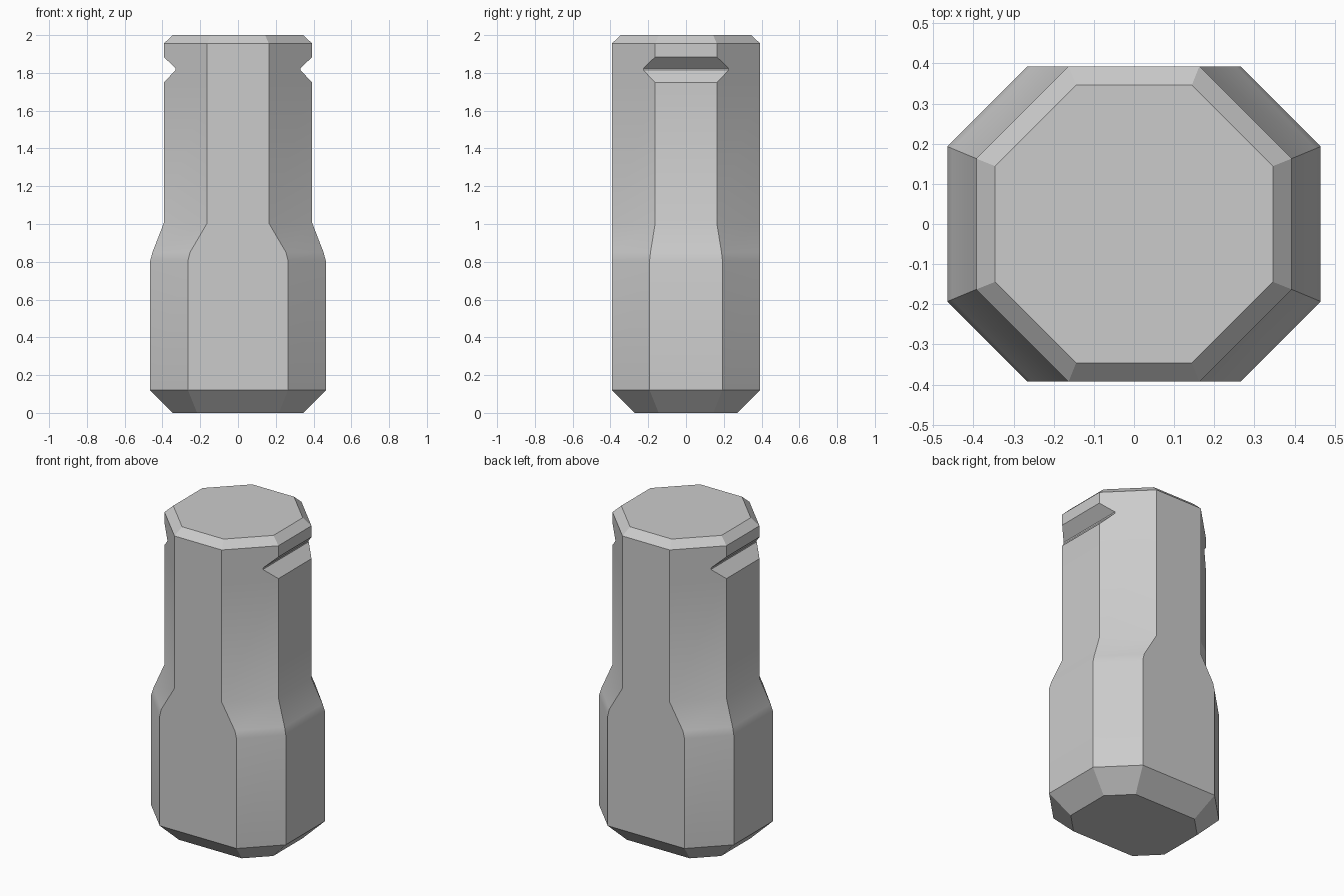
import bpy
import bmesh
import math

cube = bpy.data.objects.get("Cube")
if cube:
    bpy.data.objects.remove(cube, do_unlink=True)

# One plain grey finish
grey = bpy.data.materials.new("plain_grey")
grey.use_nodes = True
colour = (0.6, 0.6, 0.6, 1.0)
grey.diffuse_color = colour
grey.node_tree.nodes["Principled BSDF"].inputs["Base Color"].default_value = colour


def octagon(hx, hy, fx, fy):
    """Chamfered rectangle: half sizes hx, hy; half flats fx (front) and fy (side)."""
    corner = [(hx, fy), (fx, hy)]
    left = [(-x, y) for x, y in reversed(corner)]
    back = corner + left
    return back + [(-x, -y) for x, y in back]


def loft(name, sections):
    """Skin a stack of octagonal sections and cap both ends."""
    bm = bmesh.new()
    rings = [[bm.verts.new((x, y, z)) for x, y in octagon(*shape)]
             for z, *shape in sections]
    for low, high in zip(rings, rings[1:]):
        for i in range(len(low)):
            j = (i + 1) % len(low)
            bm.faces.new((low[i], low[j], high[j], high[i]))
    bm.faces.new(reversed(rings[0]))
    bm.faces.new(rings[-1])
    mesh = bpy.data.meshes.new(name)
    bm.to_mesh(mesh)
    bm.free()
    mesh.materials.append(grey)
    obj = bpy.data.objects.new(name, mesh)
    bpy.context.collection.objects.link(obj)
    return obj


R = 0.393                          # half depth, and neck half width
base = (0.465, R, 0.265, 0.193)    # wide lower body
neck = (R, R, 0.163, 0.163)        # regular upper shaft
groove = (0.33, R, 0.163, 0.226)   # bottom of the V groove on both sides

body = loft("grooved_shaft", [
    (0.0, 0.345, 0.273, 0.217, 0.145),   # bottom chamfer
    (0.12, *base),
    (0.805, *base),
    (0.85, 0.453, R, 0.254, 0.188),      # softened shoulder
    (1.005, *neck),
    (1.75, *neck),
    (1.814, *groove),
    (1.823, *groove),
    (1.885, *neck),
    (1.955, *neck),
    (2.0, 0.346, 0.346, 0.144, 0.144),   # top chamfer
])

bpy.ops.object.select_all(action="DESELECT")
body.select_set(True)
bpy.context.view_layer.objects.active = body
bpy.ops.object.shade_smooth_by_angle(angle=math.radians(30))
